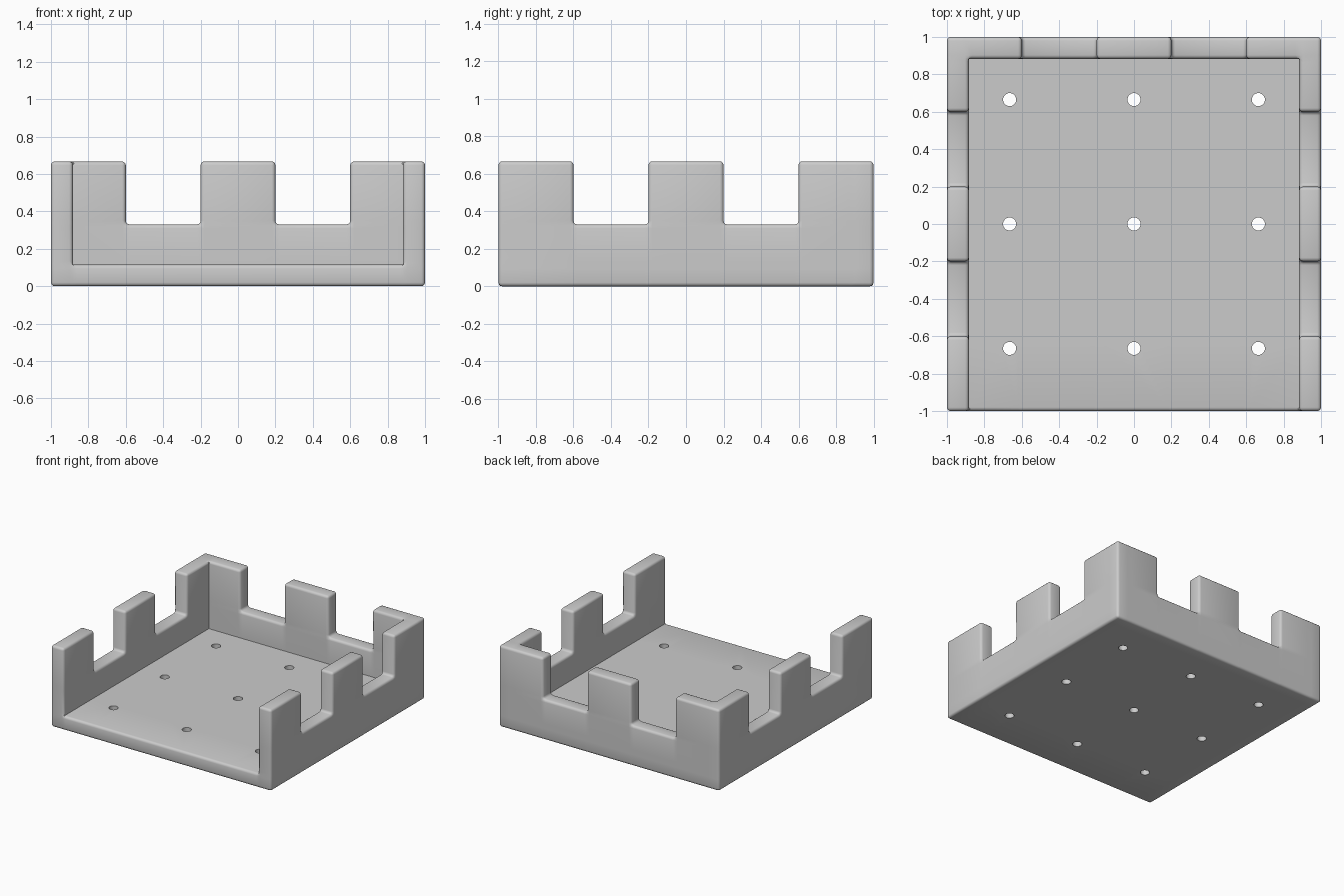
import bpy, bmesh, math
from mathutils import Matrix

if "Cube" in bpy.data.objects:
    bpy.data.objects.remove(bpy.data.objects["Cube"])

XS = [-1, -0.883, -0.6, -0.2, 0.2, 0.6, 0.883, 1]
YS = [-1, -0.6, -0.2, 0.2, 0.6, 0.883, 1]
ZS = [0, 0.115, 0.33, 0.667]


def filled(i, j, k):
    """Is this grid cell part of the open-fronted crenellated tray?"""
    if not (0 <= i < len(XS) - 1 and 0 <= j < len(YS) - 1 and 0 <= k < len(ZS) - 1):
        return False
    x, y = (XS[i] + XS[i + 1]) / 2, (YS[j] + YS[j + 1]) / 2
    if k == 0:
        return True
    side, back = abs(x) > 0.883, y > 0.883
    if not (side or back):
        return False
    gap = (back and 0.2 < abs(x) < 0.6) or (side and 0.2 < abs(y) < 0.6)
    return k == 1 or not gap


# Tray body: outer skin of the filled cells
bm = bmesh.new()
cache = {}


def vert(idx):
    if idx not in cache:
        cache[idx] = bm.verts.new((XS[idx[0]], YS[idx[1]], ZS[idx[2]]))
    return cache[idx]


for i in range(len(XS) - 1):
    for j in range(len(YS) - 1):
        for k in range(len(ZS) - 1):
            if not filled(i, j, k):
                continue
            for axis in range(3):
                for step in (0, 1):
                    n = [i, j, k]
                    n[axis] += 1 if step else -1
                    if filled(*n):
                        continue
                    ring = []
                    for a, b in ((0, 0), (1, 0), (1, 1), (0, 1)):
                        c = [i, j, k]
                        c[axis] += step
                        c[(axis + 1) % 3] += a
                        c[(axis + 2) % 3] += b
                        ring.append(vert(tuple(c)))
                    bm.faces.new(ring if step else ring[::-1])
bmesh.ops.dissolve_limit(bm, angle_limit=0.01, verts=bm.verts[:], edges=bm.edges[:])
bm.normal_update()


def rounded(e):
    """Soften outer edges and notch corners; keep the inner tray corners crisp."""
    if e.is_convex:
        return True
    return all(abs(v.co.z - 0.33) < 0.001 for v in e.verts)


bmesh.ops.bevel(bm, geom=[e for e in bm.edges if rounded(e)], offset=0.02,
                segments=3, profile=0.5, affect='EDGES', clamp_overlap=True)
mesh = bpy.data.meshes.new("crenellated_tray")
bm.to_mesh(mesh)
bm.free()
tray = bpy.data.objects.new("crenellated_tray", mesh)
bpy.context.collection.objects.link(tray)

# Nine screw holes through the floor
bm = bmesh.new()
for x in (-0.665, 0, 0.665):
    for y in (-0.665, 0, 0.665):
        bmesh.ops.create_cone(bm, cap_ends=True, segments=32, radius1=0.035, radius2=0.035,
                              depth=0.4, matrix=Matrix.Translation((x, y, 0.05)))
mesh = bpy.data.meshes.new("hole_cutter")
bm.to_mesh(mesh)
bm.free()
cutter = bpy.data.objects.new("hole_cutter", mesh)
bpy.context.collection.objects.link(cutter)
cutter.hide_render = True

mod = tray.modifiers.new("holes", 'BOOLEAN')
mod.operation = 'DIFFERENCE'
mod.solver = 'EXACT'
mod.object = cutter
bpy.context.view_layer.objects.active = tray
tray.select_set(True)
bpy.ops.object.modifier_apply(modifier=mod.name)
bpy.data.objects.remove(cutter)
bpy.ops.object.shade_smooth_by_angle(angle=math.radians(35))
